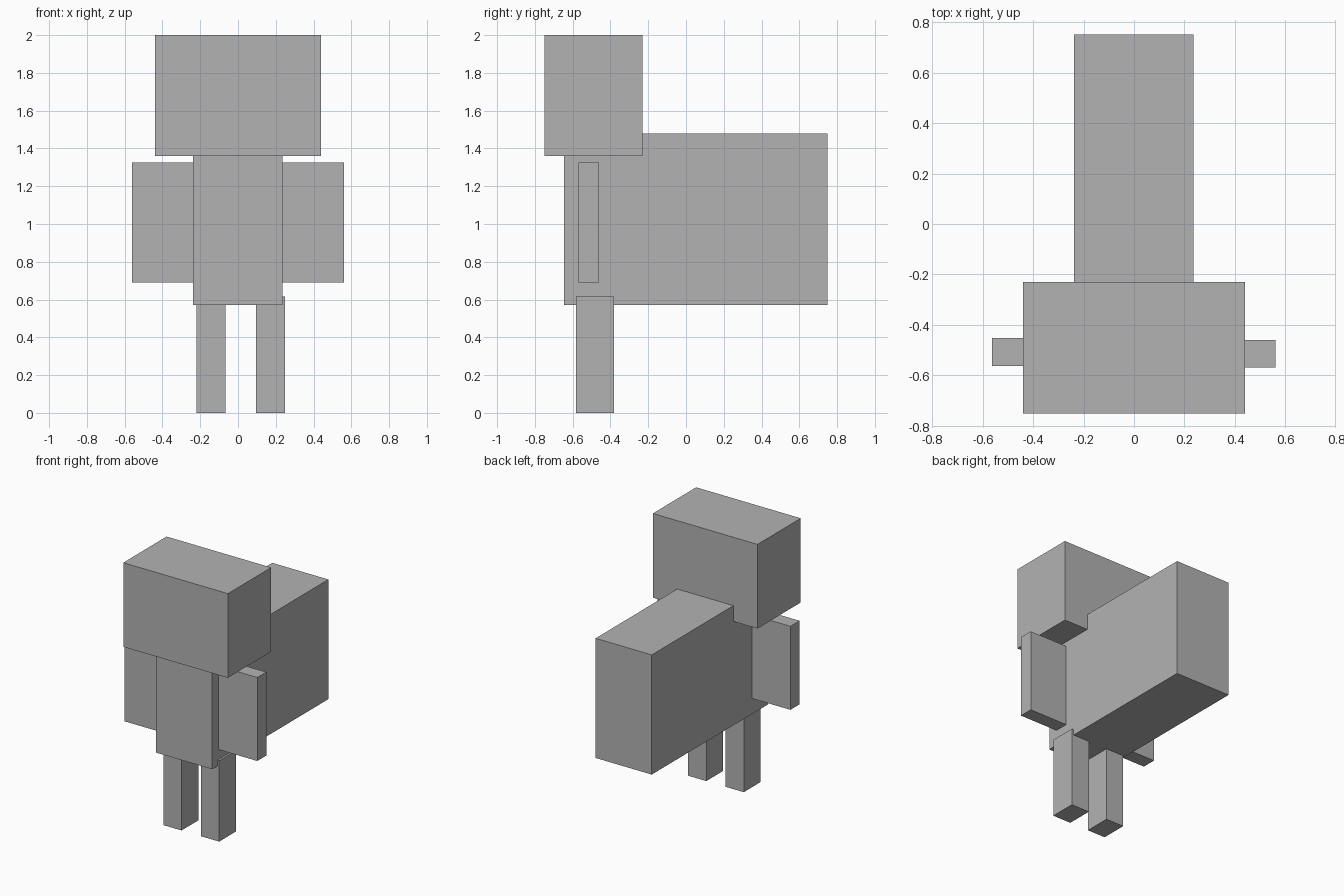
import bpy

cube = bpy.data.objects.get("Cube")
if cube:
    bpy.data.objects.remove(cube, do_unlink=True)

# Single plain grey material
grey = bpy.data.materials.new("plain_grey")
grey.use_nodes = True
colour = (0.45, 0.45, 0.45, 1.0)
grey.diffuse_color = colour
grey.node_tree.nodes["Principled BSDF"].inputs["Base Color"].default_value = colour


def box(name, x, y, z):
    """Add a box spanning the given (min, max) range on each axis."""
    spans = (x, y, z)
    bpy.ops.mesh.primitive_cube_add(size=1, location=[(a + b) / 2 for a, b in spans])
    obj = bpy.context.object
    obj.name = obj.data.name = name
    obj.scale = [b - a for a, b in spans]
    bpy.ops.object.transform_apply(location=False, rotation=False, scale=True)
    obj.data.materials.append(grey)
    return obj


# Head and long body
box("head", (-0.44, 0.44), (-0.75, -0.23), (1.36, 2.0))
box("body", (-0.237, 0.235), (-0.645, 0.75), (0.57, 1.48))

# Thin arms, slightly offset from each other
box("right_arm", (-0.562, -0.20), (-0.562, -0.452), (0.69, 1.325))
box("left_arm", (0.20, 0.56), (-0.568, -0.46), (0.69, 1.325))

# Legs, tops sunk into the body
box("right_leg", (-0.22, -0.067), (-0.583, -0.38), (0.0, 0.615))
box("left_leg", (0.095, 0.25), (-0.583, -0.38), (0.0, 0.615))
